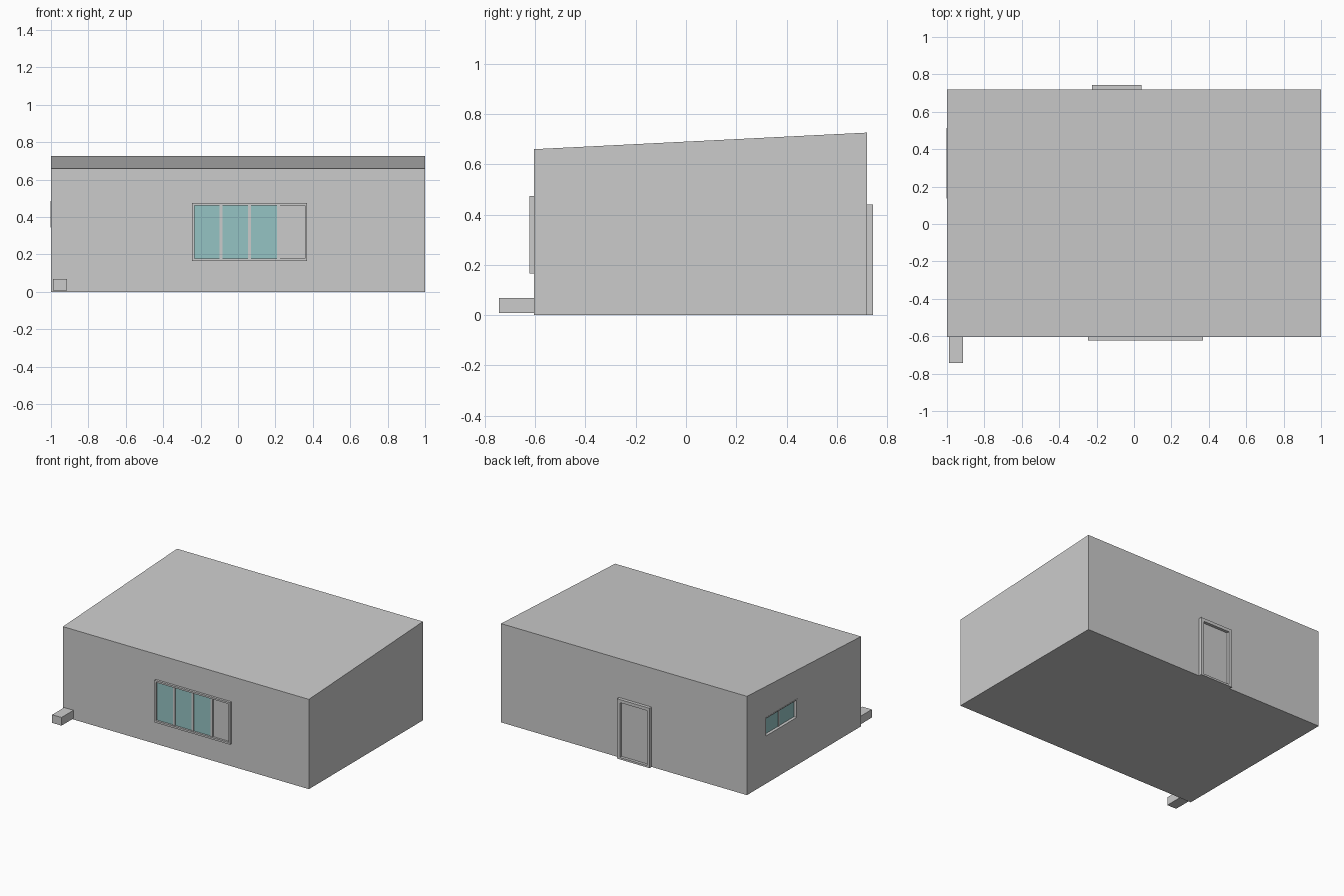
import bpy, bmesh

if "Cube" in bpy.data.objects:
    bpy.data.objects.remove(bpy.data.objects["Cube"])

teal = bpy.data.materials.new("teal_glass")
teal.diffuse_color = (0.3, 0.55, 0.55, 1)
teal.use_nodes = True
teal.node_tree.nodes["Principled BSDF"].inputs["Base Color"].default_value = teal.diffuse_color


def add_mesh(name, verts, faces, mat=None):
    me = bpy.data.meshes.new(name)
    me.from_pydata(verts, [], faces)
    bm = bmesh.new()
    bm.from_mesh(me)
    bmesh.ops.recalc_face_normals(bm, faces=bm.faces)
    bm.to_mesh(me)
    bm.free()
    ob = bpy.data.objects.new(name, me)
    bpy.context.collection.objects.link(ob)
    if mat:
        me.materials.append(mat)
    return ob


def prism(name, profile, x0, x1, mat=None):
    # extrude a (y, z) profile along x
    n = len(profile)
    verts = [(x, y, z) for x in (x0, x1) for y, z in profile]
    faces = [tuple(range(n)), tuple(range(n, 2 * n))]
    faces += [(i, (i + 1) % n, n + (i + 1) % n, n + i) for i in range(n)]
    return add_mesh(name, verts, faces, mat)


def box(name, x0, x1, y0, y1, z0, z1, mat=None):
    return prism(name, [(y0, z0), (y1, z0), (y1, z1), (y0, z1)], x0, x1, mat)


# Building body with a single-slope roof
body = prism("house_body", [(-0.605, 0), (0.72, 0), (0.72, 0.726), (-0.605, 0.66)], -1, 1)

# Pocket for the recessed side window
cutter = box("side_window_cutter", -1.1, -0.975, 0.137, 0.512, 0.343, 0.486)
cutter.hide_render = True
cutter.hide_viewport = True
cut = body.modifiers.new("side_window_pocket", 'BOOLEAN')
cut.operation = 'DIFFERENCE'
cut.solver = 'EXACT'
cut.object = cutter

# Side window: frame bars and two panes
for nm, y0, y1, z0, z1 in [("bottom", 0.137, 0.512, 0.343, 0.352),
                           ("top", 0.137, 0.512, 0.479, 0.486),
                           ("front", 0.137, 0.145, 0.352, 0.479),
                           ("back", 0.504, 0.512, 0.352, 0.479)]:
    box("side_window_frame_" + nm, -1.002, -0.975, y0, y1, z0, z1)
box("side_window_mullion", -0.984, -0.975, 0.318, 0.331, 0.352, 0.479)
for i, (y0, y1) in enumerate([(0.145, 0.318), (0.331, 0.504)]):
    box(f"side_window_pane_{i}", -0.98, -0.974, y0, y1, 0.352, 0.479, teal)

# Front window: outer frame
for nm, x0, x1, z0, z1 in [("sill", -0.245, 0.37, 0.165, 0.179),
                           ("head", -0.245, 0.37, 0.461, 0.474),
                           ("left", -0.245, -0.233, 0.179, 0.461),
                           ("right", 0.357, 0.37, 0.179, 0.461)]:
    box("front_window_frame_" + nm, x0, x1, -0.622, -0.6, z0, z1)
# mullions
for i, x in enumerate((-0.091, 0.061, 0.216)):
    box(f"front_window_mullion_{i}", x - 0.008, x + 0.008, -0.614, -0.6, 0.179, 0.461)
# three glass panes and one blank panel
edges = [(-0.233, -0.099), (-0.083, 0.053), (0.069, 0.208), (0.224, 0.357)]
for i, (x0, x1) in enumerate(edges):
    glass = i < 3
    box(f"front_window_{'pane' if glass else 'panel'}_{i}", x0, x1,
        -0.607, -0.6, 0.179, 0.461, teal if glass else None)

# Back door: frame and leaf
for nm, x0, x1, z0, z1 in [("left", -0.225, -0.202, 0, 0.44),
                           ("right", 0.017, 0.04, 0, 0.44),
                           ("head", -0.202, 0.017, 0.417, 0.44),
                           ("threshold", -0.202, 0.017, 0, 0.014)]:
    box("door_frame_" + nm, x0, x1, 0.715, 0.744, z0, z1)
box("door_leaf", -0.202, 0.017, 0.715, 0.723, 0.014, 0.417)

# Small block projecting at the front left corner
box("front_corner_block", -0.99, -0.914, -0.744, -0.6, 0.008, 0.068)
